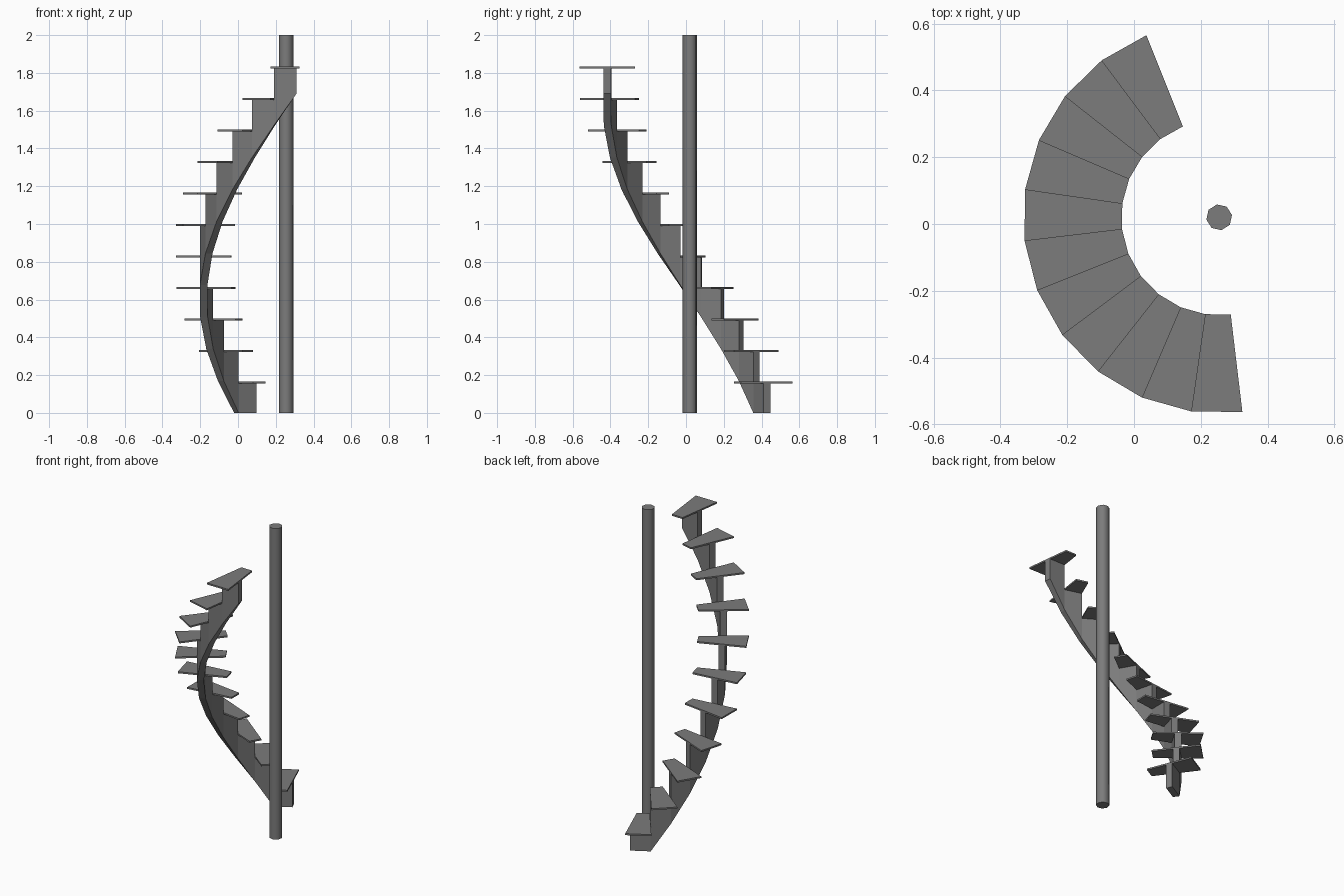
import bpy, bmesh
from math import radians, cos, sin, pi

if "Cube" in bpy.data.objects:
    bpy.data.objects.remove(bpy.data.objects["Cube"])

CX, CY = 0.255, 0.02            # axis of the spiral
STEPS, RISE = 11, 1 / 6
START, TURN = radians(111.8), radians(15)
THICK = 0.01

grey = bpy.data.materials.new("dark grey")
grey.use_nodes = True
grey.diffuse_color = (0.2, 0.2, 0.2, 1)
grey.node_tree.nodes["Principled BSDF"].inputs["Base Color"].default_value = (0.2, 0.2, 0.2, 1)


def point(radius, boundary, z):
    a = START + TURN * boundary
    return (CX + radius * cos(a), CY + radius * sin(a), z)


def finish(name, bm):
    bmesh.ops.remove_doubles(bm, verts=bm.verts, dist=0.0001)
    bmesh.ops.recalc_face_normals(bm, faces=bm.faces)
    mesh = bpy.data.meshes.new(name)
    bm.to_mesh(mesh)
    bm.free()
    mesh.materials.append(grey)
    obj = bpy.data.objects.new(name, mesh)
    bpy.context.collection.objects.link(obj)
    return obj


def quad(bm, *points):
    bm.faces.new([bm.verts.new(p) for p in points])


# Wedge-shaped treads
for k in range(STEPS):
    bm = bmesh.new()
    top = (k + 1) * RISE
    outline = [(0.293, k), (0.587, k), (0.587, k + 1), (0.293, k + 1)]
    face = bm.faces.new([bm.verts.new(point(r, b, top - THICK)) for r, b in outline])
    new = bmesh.ops.extrude_face_region(bm, geom=[face])["geom"]
    verts = [v for v in new if isinstance(v, bmesh.types.BMVert)]
    bmesh.ops.translate(bm, verts=verts, vec=(0, 0, THICK))
    if face.is_valid is False or len(bm.faces) < 6:
        bm.faces.new([v for v in bm.verts if v not in verts])
    finish(f"tread_{k + 1}", bm)

# Curved stringer: stepped on top, sloping underneath
INNER, OUTER = 0.42, 0.46
bm = bmesh.new()


def underside(b):
    return max(0, b - 1) * 0.169


def crossing(b, low, high):
    quad(bm, point(INNER, b, low), point(OUTER, b, low),
         point(OUTER, b, high), point(INNER, b, high))


for k in range(STEPS):
    top = (k + 1) * RISE - THICK
    low, next_low = underside(k), underside(k + 1)
    for r in (INNER, OUTER):
        quad(bm, point(r, k, low), point(r, k + 1, next_low),
             point(r, k + 1, top), point(r, k, top))
    for z0, z1 in ((low, next_low), (top, top)):
        quad(bm, point(INNER, k, z0), point(OUTER, k, z0),
             point(OUTER, k + 1, z1), point(INNER, k + 1, z1))
    crossing(k, top - RISE if k else 0, top)
crossing(STEPS, underside(STEPS), STEPS * RISE - THICK)
finish("stringer", bm)

# Central pole
bpy.ops.mesh.primitive_cylinder_add(vertices=8, radius=0.039, depth=2,
                                    location=(CX, CY, 1), rotation=(0, 0, radians(10)))
pole = bpy.context.object
pole.name = "pole"
pole.data.materials.append(grey)
bpy.ops.object.shade_smooth_by_angle(angle=radians(50))
